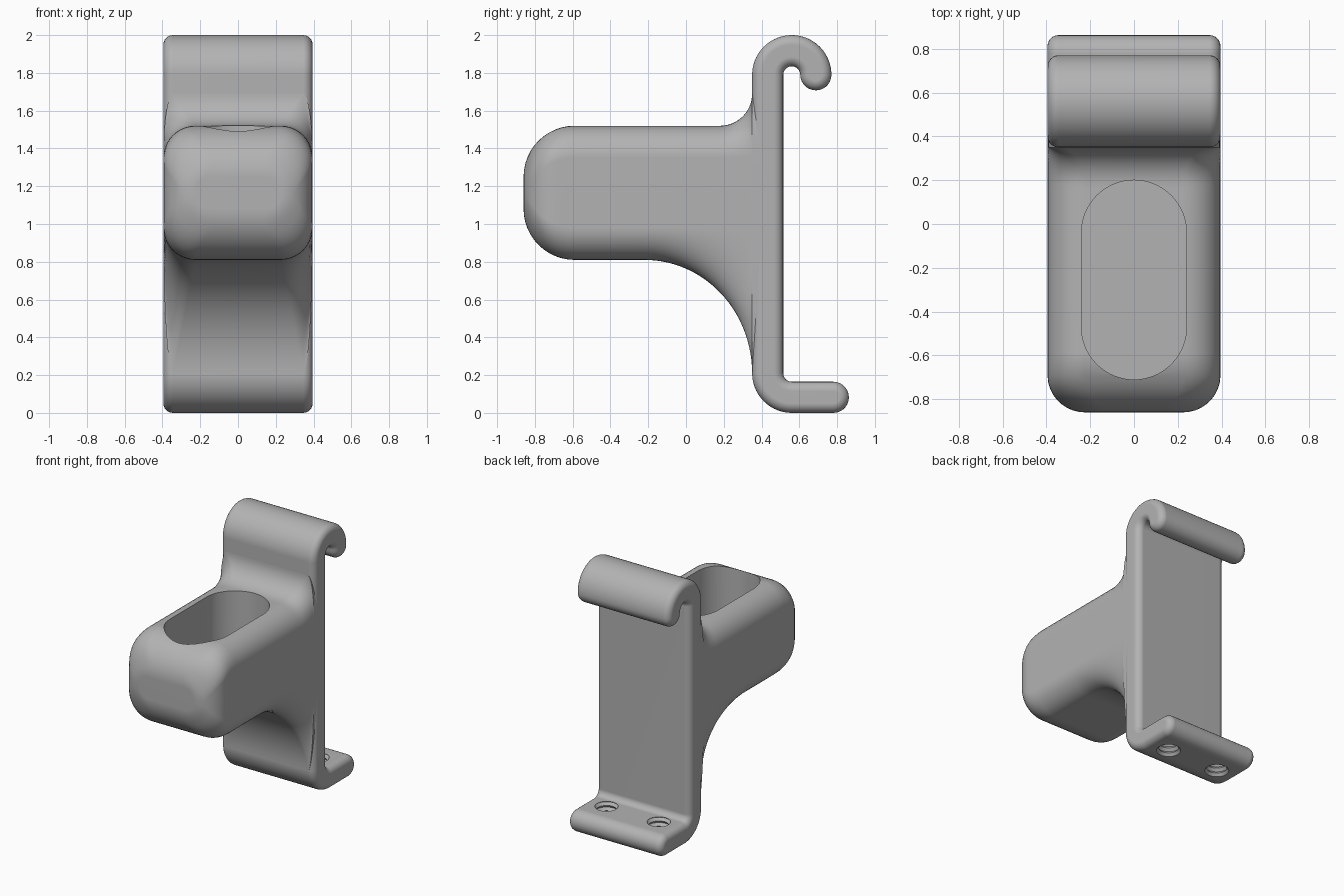
import bpy, bmesh
from math import sin, cos, pi, radians, sqrt

cube = bpy.data.objects.get("Cube")
if cube:
    bpy.data.objects.remove(cube, do_unlink=True)

grey = bpy.data.materials.new("plain grey")
grey.use_nodes = True
grey.diffuse_color = (0.45, 0.45, 0.45, 1)
grey.node_tree.nodes["Principled BSDF"].inputs["Base Color"].default_value = grey.diffuse_color

HALF = 0.395            # half width of the whole bracket
EDGE = 0.05             # rounding of the strap edges


def loft(name, rings):
    """Skin a list of equal-length closed rings and cap both ends."""
    bm = bmesh.new()
    rows = [[bm.verts.new(p) for p in ring] for ring in rings]
    n = len(rows[0])
    for a, b in zip(rows, rows[1:]):
        for i in range(n):
            j = (i + 1) % n
            bm.faces.new((a[i], a[j], b[j], b[i]))
    bm.faces.new(rows[0][::-1])
    bm.faces.new(rows[-1])
    bmesh.ops.recalc_face_normals(bm, faces=bm.faces)
    mesh = bpy.data.meshes.new(name)
    bm.to_mesh(mesh)
    bm.free()
    mesh.materials.append(grey)
    obj = bpy.data.objects.new(name, mesh)
    bpy.context.collection.objects.link(obj)
    return obj


def activate(obj):
    bpy.ops.object.select_all(action='DESELECT')
    obj.select_set(True)
    bpy.context.view_layer.objects.active = obj


def cut(obj, cutter):
    cutter.hide_render = True
    mod = obj.modifiers.new("cut", 'BOOLEAN')
    mod.operation, mod.solver, mod.object = 'DIFFERENCE', 'EXACT', cutter
    activate(obj)
    bpy.ops.object.modifier_apply(modifier=mod.name)
    bpy.data.objects.remove(cutter, do_unlink=True)


def finish(obj):
    activate(obj)
    bpy.ops.object.shade_smooth_by_angle(angle=radians(35))
    mod = obj.modifiers.new("flat_face_normals", 'WEIGHTED_NORMAL')
    mod.keep_sharp = True


def arc(cy, cz, r, start, end, steps=14):
    angles = [radians(start + (end - start) * i / steps) for i in range(steps + 1)]
    return [(cy + r * cos(a), cz + r * sin(a)) for a in angles]


# Strap: foot, back plate and hook share one outline of constant thickness
def strap_outline(inset):
    h, mid = 0.0825 - inset, 0.1275
    by, low, high = 0.56, 0.21, 1.79
    return (arc(0.78, 0.0825, h, 90, -90)
            + arc(by, low, mid + h, -90, -180)
            + arc(by, high, mid + h, 180, 0, 28)
            + arc(by + mid, high, h, 0, -180)
            + arc(by, high, mid - h, 0, 180)
            + arc(by, low, mid - h, 180, 270))


steps = 6
half_rings = []
for i in range(steps + 1):
    a = pi / 2 * i / steps
    half_rings.append((HALF - EDGE * (1 - cos(a)), EDGE * (1 - sin(a))))
half_rings = [(HALF - EDGE + EDGE * cos(pi / 2 * i / steps),
               EDGE * (1 - sin(pi / 2 * i / steps))) for i in range(steps + 1)]
sides = half_rings + [(-x, d) for x, d in reversed(half_rings)]
strap = loft("hook_strap", [[(x, y, z) for y, z in strap_outline(d)] for x, d in sides])

# Threaded screw holes in the foot
for x in (-0.22, 0.22):
    rings = []
    for k in range(13):
        r = 0.085 if k % 2 else 0.068
        z = -0.02 + 0.02 * k
        rings.append([(x + r * cos(2 * pi * i / 32), 0.64 + r * sin(2 * pi * i / 32), z)
                      for i in range(32)])
    cut(strap, loft("screw_cutter", rings))
finish(strap)


# Arm: rounded sections along y, flaring into the plate above and below
def arm_section(y, w, low, high, rx_low, rz_low, rx_high, rz_high):
    ring = []
    corners = ((1, 1, 0), (-1, 1, 90), (-1, -1, 180), (1, -1, 270))
    for sx, sz, start in corners:
        rx, rz = (rx_high, rz_high) if sz > 0 else (rx_low, rz_low)
        cx = sx * (w - rx)
        cz = high - rz if sz > 0 else low + rz
        for i in range(11):
            a = radians(start + 9 * i)
            ring.append((cx + rx * cos(a), y, cz + rz * sin(a)))
    return ring


R = 0.17
sections = []
for i in range(13):     # rounded nose
    t = pi / 2 * i / 12
    y = -0.59 - 0.27 * cos(t)
    low, high = 1.08 - 0.27 * sin(t), 1.25 + 0.27 * sin(t)
    w = HALF - R + sqrt(max(0, R * R - min(0, y + 0.69) ** 2))
    rz = min(R, 0.45 * (high - low))
    sections.append(arm_section(y, w, low, high, rz, rz, rz, rz))
for i in range(29):     # straight part and flares
    t = pi / 2 * i / 28
    y = -0.22 + 0.57 * sin(t)
    low = 0.21 + 0.6 * cos(t)
    high = 1.69 - sqrt(max(0, R * R - max(0, y - 0.18) ** 2))
    f_low, f_high = (0.81 - low) / 0.6, (high - 1.52) / R
    sections.append(arm_section(y, HALF, low, high,
                                R - 0.12 * f_low, R + 0.6 * f_low,
                                R - 0.12 * f_high, R * (1 + f_high)))
sections.append([(x, 0.43, z) for x, y, z in sections[-1]])
arm = loft("holder_arm", sections)

# Slot-shaped pocket in the top of the arm
slot = arc(0, -0.04, 0.24, 0, 180, 32) + arc(0, -0.47, 0.24, 180, 360, 32)
cut(arm, loft("pocket_cutter", [[(x, y, z) for x, y in slot] for z in (0.9, 1.9)]))
finish(arm)
